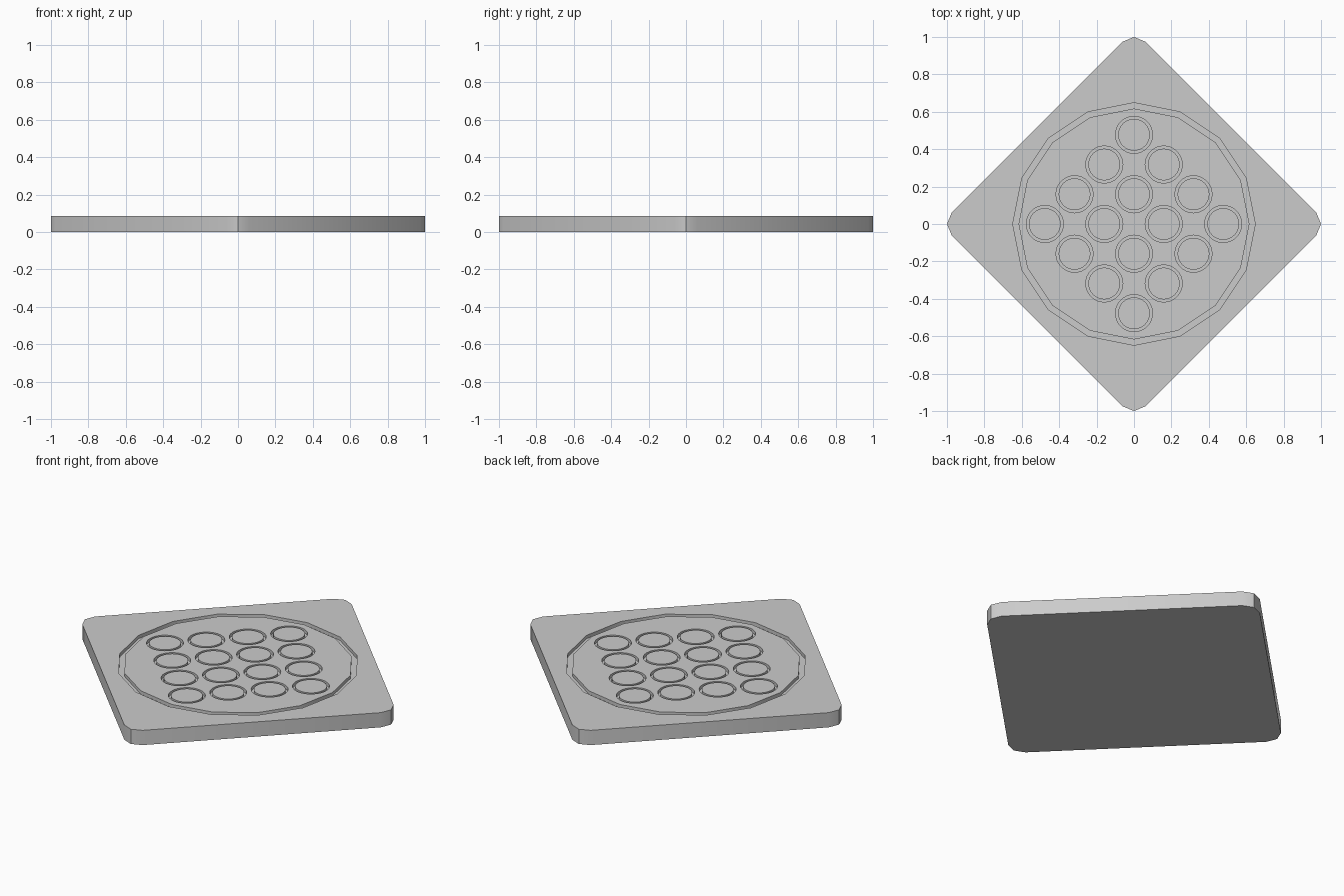
import bpy, bmesh
from math import sin, cos, pi

if "Cube" in bpy.data.objects:
    bpy.data.objects.remove(bpy.data.objects["Cube"])

HEIGHT = 0.087
DEPTH = 0.02


def circle(x, y, r, n):
    return [(x + r * sin(2 * pi * i / n), y + r * cos(2 * pi * i / n)) for i in range(n)]


def make_object(name, bm):
    bmesh.ops.recalc_face_normals(bm, faces=bm.faces)
    me = bpy.data.meshes.new(name)
    bm.to_mesh(me)
    bm.free()
    ob = bpy.data.objects.new(name, me)
    bpy.context.collection.objects.link(ob)
    return ob


def add_ring(bm, x, y, r_out, r_in, n):
    """Rectangular-section ring used to carve one groove."""
    z0, z1 = HEIGHT - DEPTH, HEIGHT + 0.05
    loops = [[bm.verts.new((px, py, z)) for px, py in circle(x, y, r, n)]
             for r, z in ((r_out, z0), (r_out, z1), (r_in, z1), (r_in, z0))]
    for k in range(4):
        a, b = loops[k], loops[(k + 1) % 4]
        for i in range(n):
            j = (i + 1) % n
            bm.faces.new((a[i], a[j], b[j], b[i]))


# Diamond plate with rounded corners
bm = bmesh.new()
R = 0.085
outline = []
for c in range(4):
    base = c * pi / 2
    for k in (-1, 0, 1):
        a = base + k * pi / 4
        outline.append(bm.verts.new(((1 - R) * cos(base) + R * cos(a),
                                     (1 - R) * sin(base) + R * sin(a), 0)))
face = bm.faces.new(outline)
ext = bmesh.ops.extrude_face_region(bm, geom=[face])
bmesh.ops.translate(bm, vec=(0, 0, HEIGHT),
                    verts=[v for v in ext["geom"] if isinstance(v, bmesh.types.BMVert)])
plate = make_object("cover_plate", bm)

# Groove cutters: one large ring and a 4 x 4 diagonal grid of small rings
bm = bmesh.new()
add_ring(bm, 0, 0, 0.648, 0.617, 16)
S = 0.159
for i in (-1.5, -0.5, 0.5, 1.5):
    for j in (-1.5, -0.5, 0.5, 1.5):
        add_ring(bm, (i - j) * S, (i + j) * S, 0.099, 0.085, 32)
cutter = make_object("groove_cutter", bm)
cutter.hide_render = True
cutter.hide_viewport = False
cutter.display_type = 'WIRE'

mod = plate.modifiers.new("grooves", 'BOOLEAN')
mod.operation = 'DIFFERENCE'
mod.solver = 'EXACT'
mod.object = cutter

# Smooth the rounded sides, keep edges sharp
bpy.context.view_layer.objects.active = plate
plate.select_set(True)
bpy.ops.object.modifier_apply(modifier=mod.name)
bpy.data.objects.remove(cutter)
bpy.ops.object.shade_smooth_by_angle()
